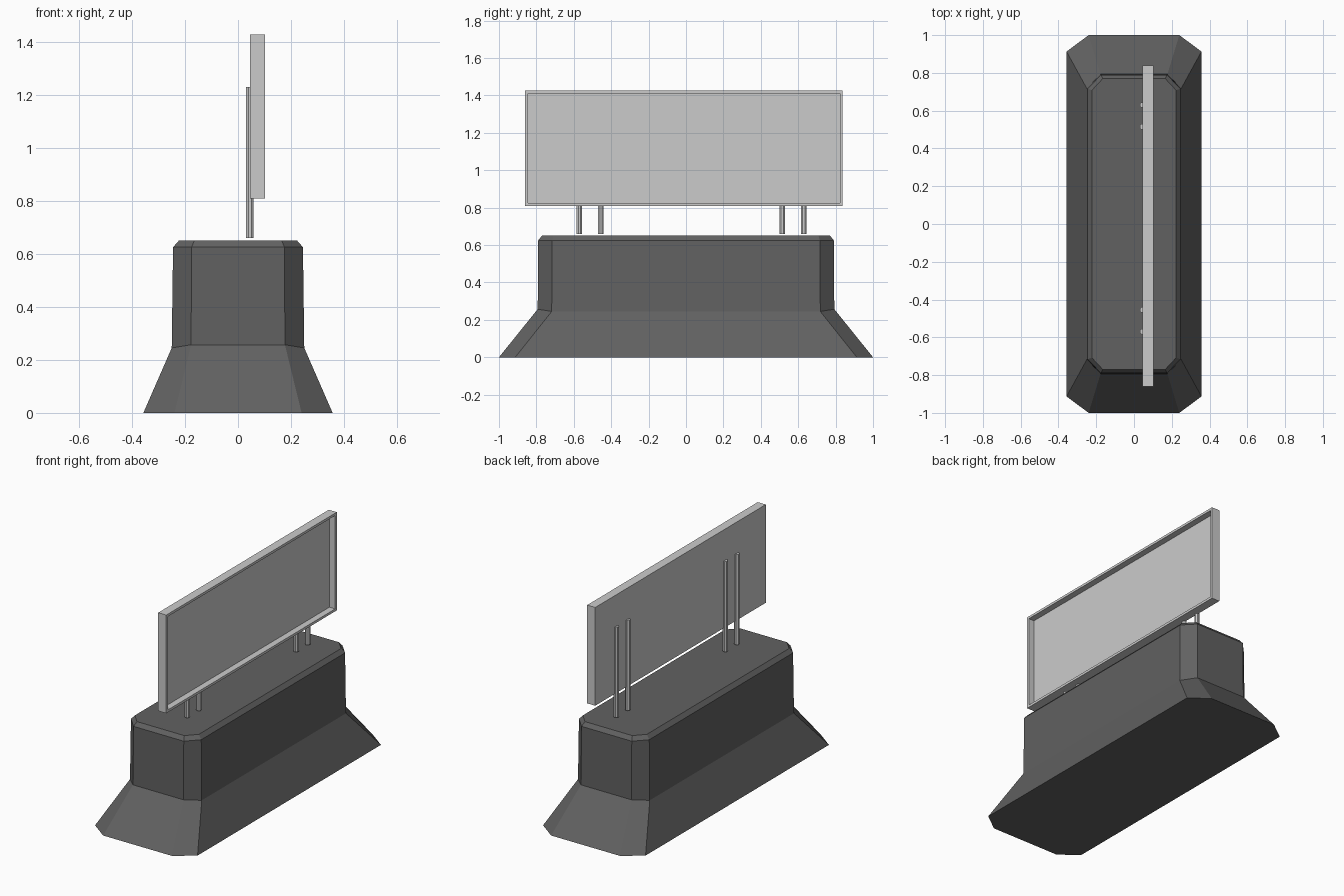
import bpy, bmesh, math

if "Cube" in bpy.data.objects:
    bpy.data.objects.remove(bpy.data.objects["Cube"])


def finish(name, bm, mat=None):
    bmesh.ops.recalc_face_normals(bm, faces=bm.faces)
    me = bpy.data.meshes.new(name)
    bm.to_mesh(me)
    bm.free()
    ob = bpy.data.objects.new(name, me)
    bpy.context.collection.objects.link(ob)
    if mat:
        me.materials.append(mat)
    return ob


dark = bpy.data.materials.new("dark_concrete")
dark.diffuse_color = (0.12, 0.12, 0.12, 1)
dark.use_nodes = True
dark.node_tree.nodes["Principled BSDF"].inputs["Base Color"].default_value = dark.diffuse_color


# Barrier base: stacked chamfered rectangles
# half width, half length, chamfer start x, chamfer start y, z at ends, z at sides
rings = [
    (0.357, 1.00, 0.24, 0.913, 0.0, 0.0),
    (0.25, 0.793, 0.177, 0.718, 0.257, 0.245),
    (0.245, 0.79, 0.175, 0.716, 0.625, 0.625),
    (0.223, 0.77, 0.165, 0.708, 0.65, 0.65),
]
bm = bmesh.new()
loops = []
for hx, hy, cx, cy, ze, zs in rings:
    pts = [(hx, -cy, zs), (hx, cy, zs), (cx, hy, ze), (-cx, hy, ze),
           (-hx, cy, zs), (-hx, -cy, zs), (-cx, -hy, ze), (cx, -hy, ze)]
    loops.append([bm.verts.new(p) for p in pts])
for a, b in zip(loops, loops[1:]):
    for i in range(8):
        j = (i + 1) % 8
        bm.faces.new((a[i], a[j], b[j], b[i]))
bm.faces.new(loops[0][::-1])
bm.faces.new(loops[-1])
finish("barrier_base", bm, dark)

# Sign panel: box with a recessed face on the +x side
x0, x1, y0, y1, z0, z1 = 0.046, 0.102, -0.86, 0.838, 0.808, 1.427
bm = bmesh.new()
bmesh.ops.create_cube(bm, size=1)
for v in bm.verts:
    v.co = (x1 if v.co.x > 0 else x0,
            y1 if v.co.y > 0 else y0,
            z1 if v.co.z > 0 else z0)
bm.normal_update()
face = next(f for f in bm.faces if f.normal.x > 0.9)
bmesh.ops.inset_region(bm, faces=[face], thickness=0.022)
inner = bmesh.ops.extrude_discrete_faces(bm, faces=[face])["faces"][0]
for v in inner.verts:
    v.co.x -= 0.04
finish("sign_panel", bm)

# Four support posts, in two pairs, partly sunk in the panel back
for n, y in enumerate((-0.57, -0.455, 0.515, 0.63)):
    bpy.ops.mesh.primitive_cylinder_add(vertices=8, radius=0.0155, depth=0.57,
                                        location=(0.045, y, 0.945),
                                        rotation=(0, 0, math.pi / 8))
    bpy.context.object.name = f"support_post_{n + 1}"
